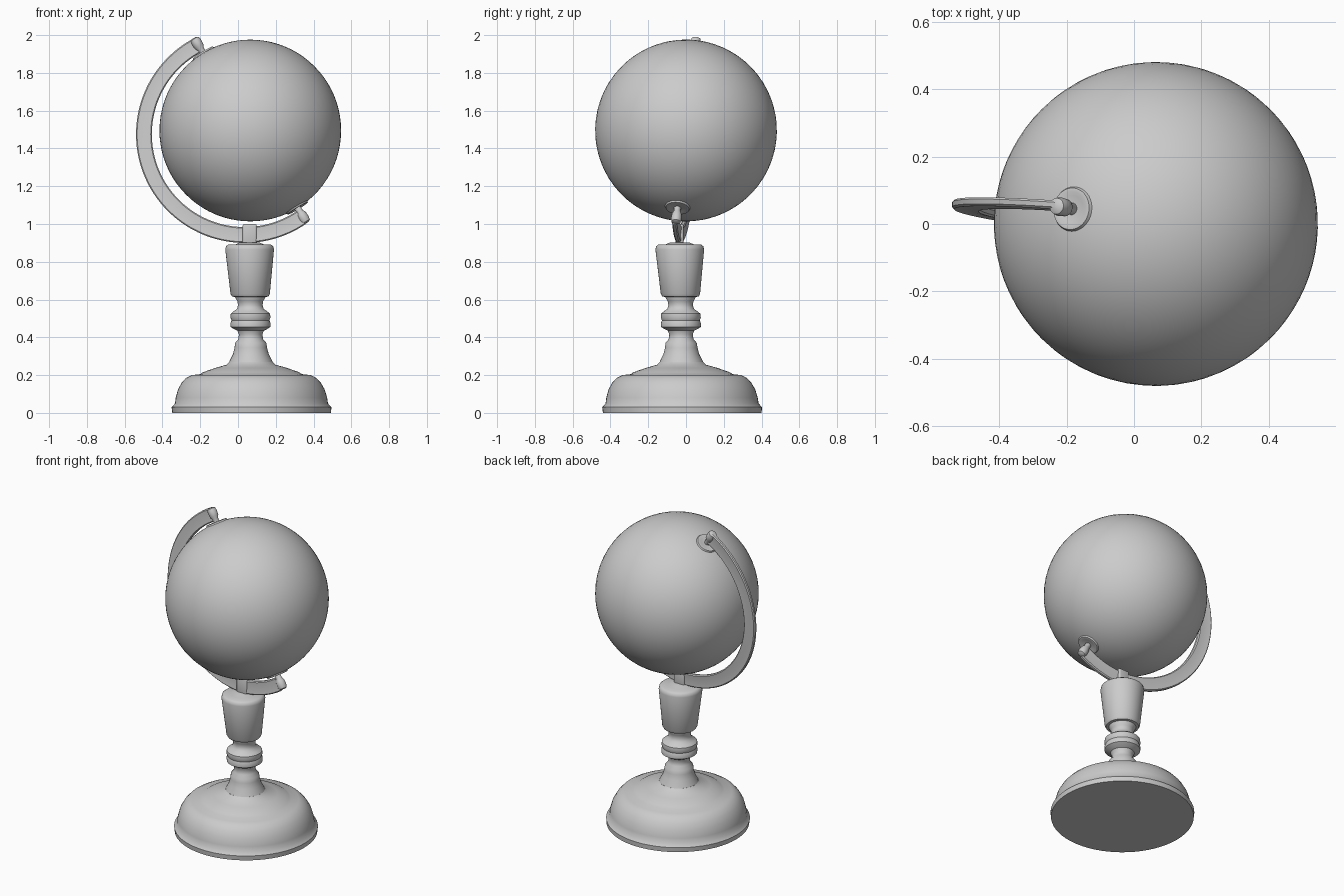
import bpy, bmesh, math
from mathutils import Vector

if "Cube" in bpy.data.objects:
    bpy.data.objects.remove(bpy.data.objects["Cube"], do_unlink=True)

GREY = (0.6, 0.6, 0.6, 1)
grey = bpy.data.materials.new("plain grey")
grey.use_nodes = True
grey.diffuse_color = GREY
grey.node_tree.nodes["Principled BSDF"].inputs["Base Color"].default_value = GREY

GLOBE = Vector((0.065, 0, 1.495))
RADIUS = 0.481
AXIS = Vector((-0.25, 0.045, 0.41)).normalized()


def finish(name, bm, angle=40):
    bmesh.ops.recalc_face_normals(bm, faces=bm.faces)
    mesh = bpy.data.meshes.new(name)
    bm.to_mesh(mesh)
    bm.free()
    mesh.materials.append(grey)
    obj = bpy.data.objects.new(name, mesh)
    bpy.context.collection.objects.link(obj)
    bpy.ops.object.select_all(action='DESELECT')
    obj.select_set(True)
    bpy.context.view_layer.objects.active = obj
    bpy.ops.object.shade_smooth_by_angle(angle=math.radians(angle))
    return obj


def bridge(bm, rings):
    """Skin a row of vertex rings and cap both ends."""
    for a, b in zip(rings, rings[1:]):
        for i in range(len(a)):
            j = (i + 1) % len(a)
            bm.faces.new((a[i], a[j], b[j], b[i]))
    bm.faces.new(rings[0])
    bm.faces.new(rings[-1])


def lathe(name, profile, place, sides=64):
    """Turn (radius, height) points about an axis given by place(x, y, h)."""
    bm = bmesh.new()
    rings = []
    for r, h in profile:
        angles = [math.tau * i / sides for i in range(sides)]
        rings.append([bm.verts.new(place(r * math.cos(a), r * math.sin(a), h)) for a in angles])
    bridge(bm, rings)
    return finish(name, bm)


def upright(x, y, z):
    # The turned stand leans very slightly
    return (x + 0.072 - 0.012 * z, y - 0.02 - 0.015 * z, z)


def along(origin, direction):
    turn = direction.to_track_quat('Z', 'Y')
    return lambda x, y, h: origin + turn @ Vector((x, y, h))


# Turned stand
lathe("base", [(0.42, 0), (0.423, 0.03), (0.405, 0.05), (0.401, 0.08), (0.388, 0.125),
               (0.368, 0.16), (0.345, 0.185), (0.315, 0.2), (0.27, 0.205), (0.255, 0.215),
               (0.19, 0.238), (0.13, 0.255), (0.115, 0.27)], upright)
lathe("stem", [(0.12, 0.255), (0.113, 0.275), (0.095, 0.31), (0.086, 0.345), (0.083, 0.37),
               (0.066, 0.39), (0.062, 0.415), (0.07, 0.435), (0.09, 0.445), (0.105, 0.455),
               (0.106, 0.475), (0.1, 0.49), (0.106, 0.505), (0.104, 0.525), (0.09, 0.537),
               (0.071, 0.55), (0.065, 0.57), (0.068, 0.59), (0.08, 0.612), (0.08, 0.63)], upright)
lathe("cup", [(0.075, 0.613), (0.096, 0.616), (0.104, 0.63), (0.129, 0.865), (0.125, 0.882),
              (0.112, 0.892), (0.075, 0.892), (0.05, 0.903)], upright)

# Ball with a raised collar at each pole
bm = bmesh.new()
bmesh.ops.create_uvsphere(bm, u_segments=72, v_segments=40, radius=RADIUS)
bm.transform(AXIS.to_track_quat('Z', 'Y').to_matrix().to_4x4())
bmesh.ops.translate(bm, verts=bm.verts, vec=GLOBE)
finish("globe", bm)
for label, sign in (("upper", 1), ("lower", -1)):
    pole = GLOBE + AXIS * sign * RADIUS
    place = along(pole, AXIS * sign)
    lathe(label + "_collar", [(0.07, -0.012), (0.062, 0.004), (0.052, 0.005), (0.04, 0.001)], place, 40)
    # Pivot pin through the end of the arm
    lathe(label + "_pin", [(0.018, -0.02), (0.018, 0.025), (0.026, 0.04), (0.028, 0.07),
                           (0.024, 0.088), (0.012, 0.094)], place, 24)

# Half-ring arm: a flat rounded strip swept round the ball
CENTRE = Vector((0.035, 0, 1.475))
START, END = math.radians(118), math.radians(304)
SECTION = [(-0.042, 0.007), (-0.036, 0.013), (0, 0.01), (0.036, 0.013), (0.042, 0.007)]
SECTION += [(r, -y) for r, y in reversed(SECTION)]
bm = bmesh.new()
rings = []
for i in range(73):
    a = START + (END - START) * i / 72
    ring = []
    for dr, dy in SECTION:
        x, z = (0.533 + dr) * math.cos(a), (0.533 + dr) * math.sin(a)
        ring.append(bm.verts.new(CENTRE + Vector((x, dy - 0.1 * x + 0.06 * z, z))))
    rings.append(ring)
bridge(bm, rings)
finish("arm", bm)

# Post clasping the arm above the cup
bm = bmesh.new()
bmesh.ops.create_cube(bm, size=1)
for v in bm.verts:
    v.co = (0.062 + v.co.x * 0.075, -0.034 + v.co.y * 0.042, 0.942 + v.co.z * 0.115)
bmesh.ops.bevel(bm, geom=bm.edges[:], offset=0.01, segments=3, affect='EDGES', profile=0.5)
finish("post", bm)
